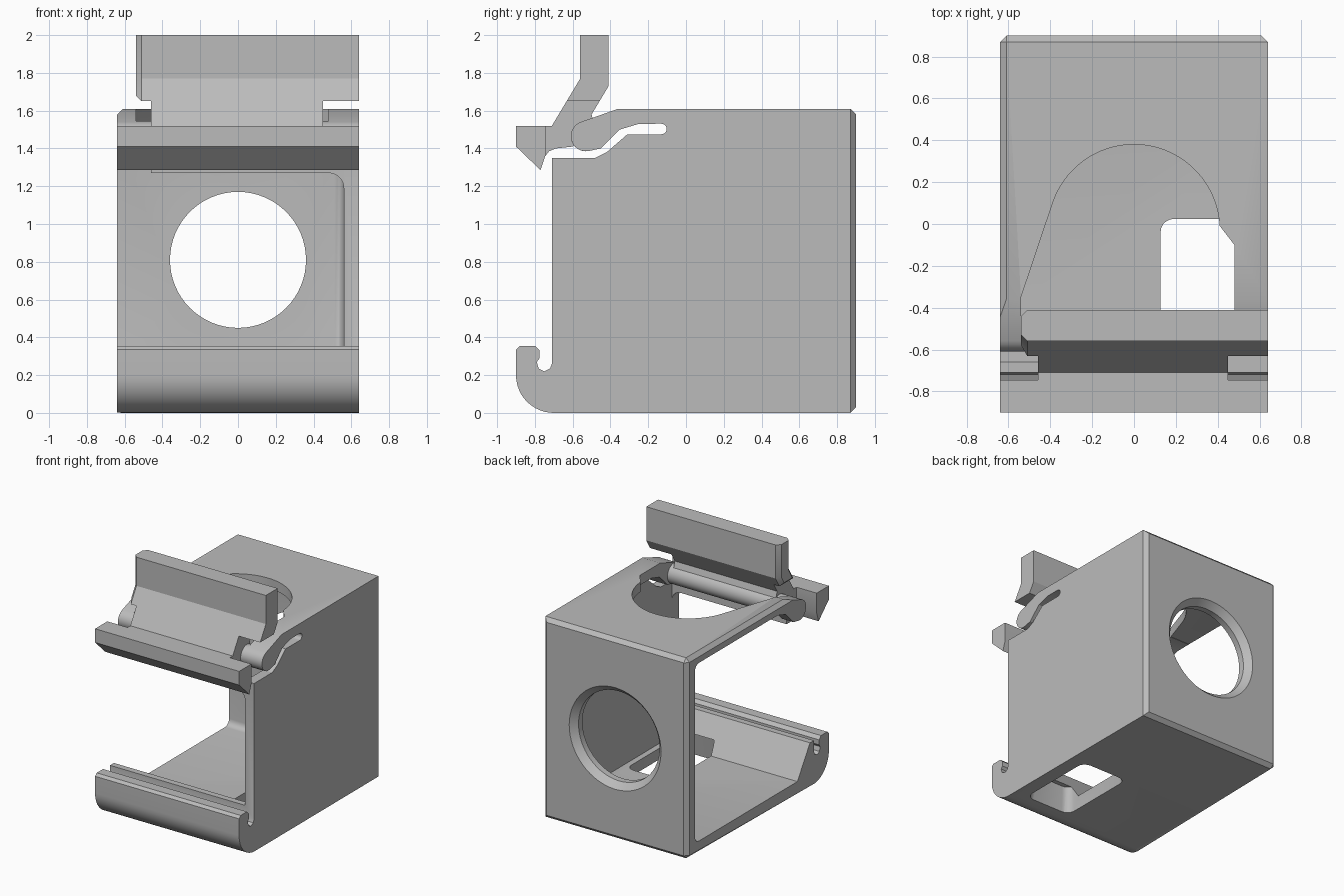
import bpy, bmesh
from math import cos, sin, radians

cube = bpy.data.objects.get("Cube")
if cube:
    bpy.data.objects.remove(cube, do_unlink=True)

grey = bpy.data.materials.new("plain grey")
grey.use_nodes = True
grey.diffuse_color = (0.5, 0.5, 0.5, 1)
grey.node_tree.nodes["Principled BSDF"].inputs["Base Color"].default_value = (0.5, 0.5, 0.5, 1)


def arc(cx, cy, r, start, end, steps):
    angles = [radians(start + (end - start) * i / steps) for i in range(steps + 1)]
    return [(cx + r * cos(a), cy + r * sin(a)) for a in angles]


def prism(name, profile, axis, lo, hi, bevel=None, width=0.03, segments=1, tweak=None):
    """Extrude a profile along an axis; bevel the edges whose two ends pass the rule."""
    place = {"X": lambda u, v, w: (w, u, v),
             "Y": lambda u, v, w: (u, w, v),
             "Z": lambda u, v, w: (u, v, w)}[axis]
    bm = bmesh.new()
    face = bm.faces.new([bm.verts.new(place(u, v, lo)) for u, v in profile])
    grown = bmesh.ops.extrude_face_region(bm, geom=[face])["geom"]
    shift = place(0, 0, hi - lo)
    bmesh.ops.translate(bm, vec=shift, verts=[g for g in grown if isinstance(g, bmesh.types.BMVert)])
    bmesh.ops.recalc_face_normals(bm, faces=bm.faces)
    if bevel:
        edges = [e for e in bm.edges if bevel(e.verts[0].co, e.verts[1].co)]
        bmesh.ops.bevel(bm, geom=edges, offset=width, segments=segments,
                        profile=0.5, affect="EDGES")
    if tweak:
        for v in bm.verts:
            tweak(v.co)
    mesh = bpy.data.meshes.new(name)
    bm.to_mesh(mesh)
    bm.free()
    mesh.materials.append(grey)
    obj = bpy.data.objects.new(name, mesh)
    bpy.context.collection.objects.link(obj)
    return obj


def cut(target, cutter):
    mod = target.modifiers.new("cut", "BOOLEAN")
    mod.operation = "DIFFERENCE"
    mod.solver = "EXACT"
    mod.object = cutter
    bpy.context.view_layer.update()
    graph = bpy.context.evaluated_depsgraph_get()
    result = bpy.data.meshes.new_from_object(target.evaluated_get(graph))
    target.modifiers.clear()
    target.data = result
    bpy.data.objects.remove(cutter, do_unlink=True)


# Side outline: floor, front hook with its groove, wall, spring slot and spring arm
hook = arc(-0.7, 0.2, 0.2, 270, 180, 12) + [
    (-0.9, 0.335), (-0.88, 0.355), (-0.8, 0.355), (-0.775, 0.33), (-0.775, 0.29),
    (-0.79, 0.27), (-0.78, 0.235), (-0.75, 0.22), (-0.72, 0.235), (-0.71, 0.26)]
slot = [(-0.71, 1.35), (-0.48, 1.35), (-0.42, 1.38), (-0.31, 1.475)]
slot += arc(-0.13, 1.503, 0.028, -90, 90, 8)
slot += [(-0.25, 1.53), (-0.35, 1.5), (-0.45, 1.4)]
arm = arc(-0.53, 1.465, 0.08, 280, 110, 12) + [(-0.5, 1.56), (-0.36, 1.61)]
outline = [(0.9, 0)] + hook + slot + arm + [(0.9, 1.61)]


def outer_edge(a, b):
    back = a.y > 0.89 and b.y > 0.89
    open_side = a.x < -0.63 and b.x < -0.63 and abs(a.z - b.z) < 0.001
    return back or (open_side and abs(a.y - b.y) > 1)


housing = prism("housing", outline, "X", -0.64, 0.64, outer_edge)

# Hollow interior, open to the front and one side
cavity = [(0.8, 0.1), (-0.5, 0.1), (-0.66, 0.35), (-0.75, 0.35), (-0.75, 1.37),
          (-0.48, 1.37), (-0.43, 1.39), (-0.33, 1.49), (-0.15, 1.5), (-0.12, 1.531), (0.8, 1.531)]
cut(housing, prism("cavity_cutter", cavity, "X", -0.8, 0.56,
                   lambda a, b: a.y > 0.79 and b.y > 0.79, 0.05, 4))

# Roof opening: round at the back, widening between the two spring arms
opening = arc(0, -0.03, 0.41, 3, 160, 40) + [
    (-0.54, -0.35), (-0.54, -0.7), (0.48, -0.7), (0.48, -0.1)]
cut(housing, prism("roof_cutter", opening, "Z", 1.37, 1.7))

# Back hole with a countersunk rim
cut(housing, prism("hole_cutter", arc(0, 0.81, 0.36, 0, 354.375, 63), "Y", 0.6, 1))


def widen_back(co):
    if co.y > 0.9:
        co.x *= 1.16
        co.z = 0.81 + (co.z - 0.81) * 1.16


cut(housing, prism("rim_cutter", arc(0, 0.81, 0.36, 0, 354.375, 63), "Y", 0.85, 0.91,
                   tweak=widen_back))

# Rounded window in the floor, flaring downward
def flare(co):
    if co.z < 0:
        co.x = 0.32 + (co.x - 0.32) * 1.15
        co.y = -0.295 + (co.y + 0.295) * 1.1


window = [(0.14, -0.6), (0.5, -0.6), (0.5, 0.01), (0.14, 0.01)]
cut(housing, prism("window_cutter", window, "Z", -0.01, 0.2,
                   lambda a, b: abs(a.z - b.z) > 0.1, 0.06, 5, flare))

# Front crossbar with a rounded joint to the wall
bar = [(-0.46, 1.35), (0.56, 1.35)] + arc(0.48, 1.19, 0.08, 0, 90, 8) + [(-0.46, 1.27)]
crossbar = prism("crossbar", bar, "Y", -0.71, -0.62)

# Hinge rod between the spring arms
hinge_rod = prism("hinge_rod", arc(-0.53, 1.465, 0.08, 0, 348.75, 31), "X", -0.54, 0.48)

# Latch: catch, neck and thumb lever
catch = prism("latch_catch", [(-0.9, 1.52), (-0.745, 1.52), (-0.745, 1.36),
                              (-0.77, 1.285), (-0.9, 1.41)], "X", -0.64, 0.64)
neck = prism("latch_neck", [
    (-0.745, 1.52), (-0.71, 1.52), (-0.632, 1.65), (-0.458, 1.65), (-0.5, 1.58), (-0.485, 1.53),
    (-0.53, 1.47), (-0.6, 1.41), (-0.69, 1.4), (-0.725, 1.385), (-0.745, 1.36)], "X", -0.46, 0.45)
lever = prism("thumb_lever", [
    (-0.632, 1.65), (-0.56, 1.77), (-0.56, 2), (-0.41, 2), (-0.41, 1.73), (-0.458, 1.65)],
    "X", -0.54, 0.64,
    lambda a, b: a.x < -0.53 and b.x < -0.53 and min(a.z, b.z) < 1.99)

# Smooth the rounded surfaces and keep the corners crisp
bpy.ops.object.select_all(action="DESELECT")
for part in (housing, crossbar, hinge_rod, catch, neck, lever):
    part.select_set(True)
bpy.context.view_layer.objects.active = housing
bpy.ops.object.shade_smooth_by_angle(angle=radians(25))
